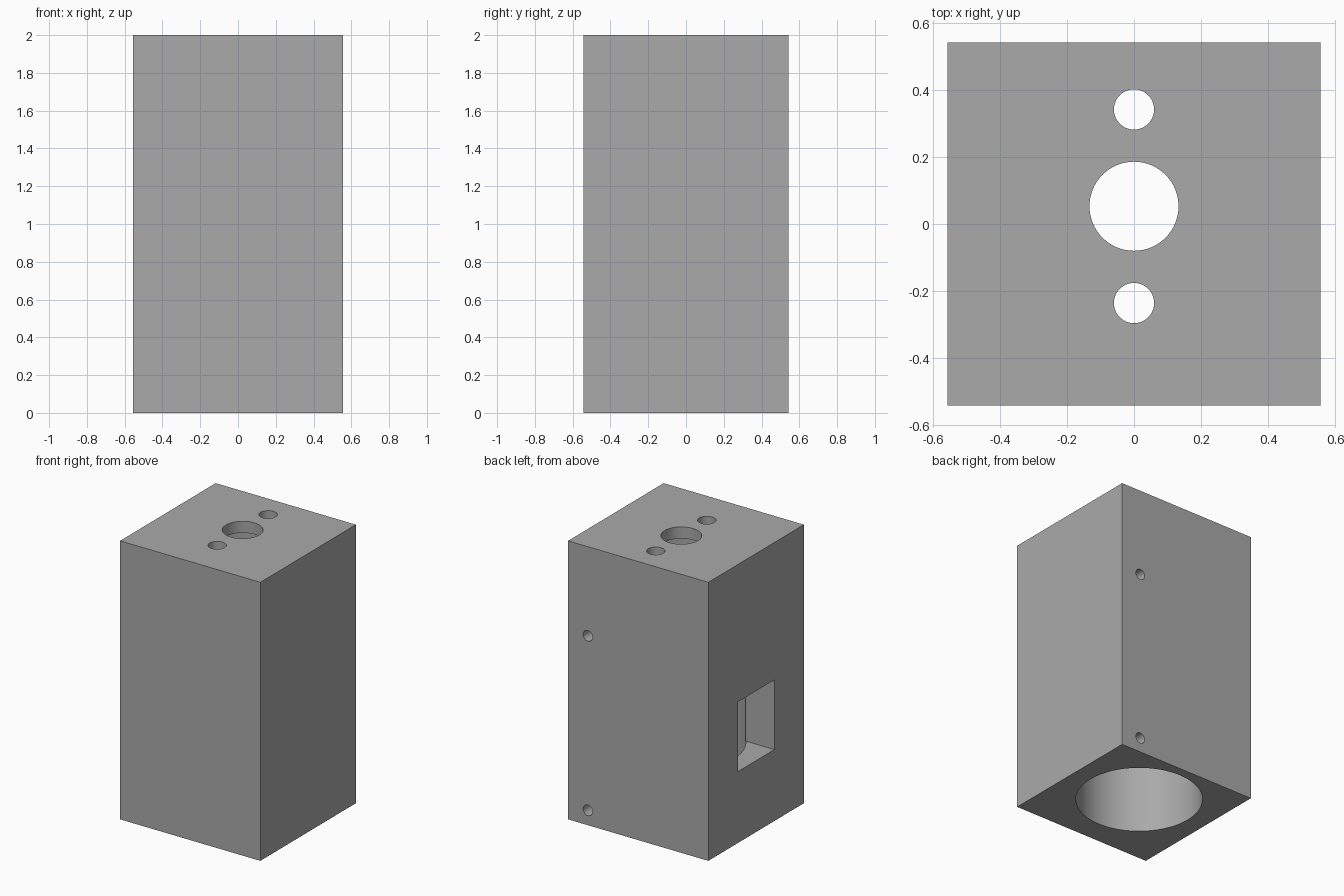
import bpy
import math

if "Cube" in bpy.data.objects:
    bpy.data.objects.remove(bpy.data.objects["Cube"])

W, Y0, Y1, H = 0.557, -0.542, 0.542, 2.0   # half width, front, back, height
WALL = 0.083                               # front cover and top thickness
CY = 0.053                                 # bore axis

grey = bpy.data.materials.new("plain grey")
grey.diffuse_color = (0.40, 0.40, 0.40, 1)
grey.use_nodes = True
grey.node_tree.nodes["Principled BSDF"].inputs["Base Color"].default_value = grey.diffuse_color


def box(name, lo, hi):
    bpy.ops.mesh.primitive_cube_add(size=1, location=[(a + b) / 2 for a, b in zip(lo, hi)])
    ob = bpy.context.object
    ob.name = name
    ob.scale = [b - a for a, b in zip(lo, hi)]
    bpy.ops.object.transform_apply(location=True, rotation=False, scale=True)
    ob.data.materials.append(grey)
    return ob


def cylinder(name, radius, depth, loc, rot=(0, 0, 0), sides=64):
    bpy.ops.mesh.primitive_cylinder_add(vertices=sides, radius=radius, depth=depth,
                                        location=loc, rotation=rot)
    ob = bpy.context.object
    ob.name = name
    ob.data.materials.append(grey)
    return ob


def cut(target, cutter):
    mod = target.modifiers.new("cut", 'BOOLEAN')
    mod.operation = 'DIFFERENCE'
    mod.solver = 'EXACT'
    mod.object = cutter
    bpy.context.view_layer.objects.active = target
    bpy.ops.object.modifier_apply(modifier=mod.name)
    bpy.data.objects.remove(cutter, do_unlink=True)


# Housing block and flush front cover
housing = box("housing", (-W, Y0 + WALL, 0), (W, Y1, H))
front_cover = box("front_cover", (-W, Y0, 0), (W, Y0 + WALL, H))

# Large bore open at the bottom
bore_top = H - WALL
cut(housing, cylinder("bore_cutter", 0.42, bore_top + 0.2, (0, CY, (bore_top - 0.2) / 2), sides=128))

# Centre hole and two smaller holes through the top
for y, r in ((CY, 0.133), (CY + 0.289, 0.06), (CY - 0.289, 0.06)):
    cut(housing, cylinder("top_hole_cutter", r, 0.4, (0, y, H)))

# Rectangular window through the left wall into the bore
cut(housing, box("window_cutter", (-W - 0.2, -0.207, 0.513), (-0.1, 0.203, 1.013)))

# Screw holes in the back
for z in (0.107, 1.36):
    cut(housing, cylinder("screw_hole_cutter", 0.038, 0.6, (0.40, Y1, z),
                          (math.pi / 2, 0, 0), sides=32))

# Smooth round walls, sharp edges
bpy.ops.object.select_all(action='DESELECT')
housing.select_set(True)
bpy.context.view_layer.objects.active = housing
bpy.ops.object.shade_smooth_by_angle(angle=math.radians(30))
